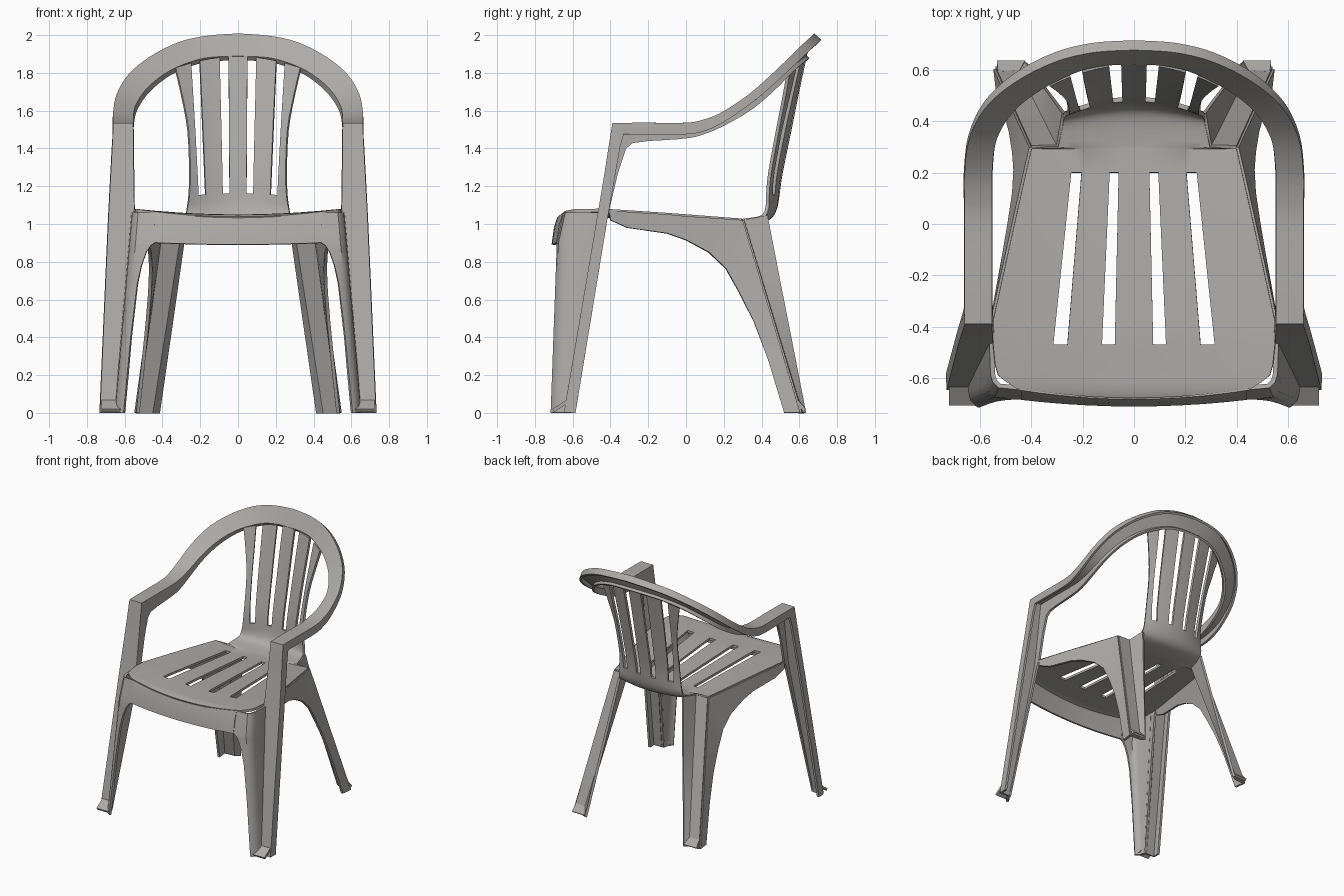
import bpy, bmesh, math
from mathutils import Vector

plastic = bpy.data.materials.new("grey plastic")
plastic.diffuse_color = (0.42, 0.41, 0.395, 1)
WALL = 0.018


def lerp(p, q, t):
    return tuple(a + (b - a) * t for a, b in zip(p, q))


def smooth_path(pts, n):
    """Catmull-Rom interpolation of tuples of any length."""
    out = []
    for i in range(len(pts) - 1):
        p = [pts[max(0, min(len(pts) - 1, i + k))] for k in (-1, 0, 1, 2)]
        for s in range(n):
            t = s / n
            out.append(tuple(
                0.5 * (2 * b + (c - a) * t + (2 * a - 5 * b + 4 * c - d) * t * t
                       + (3 * b - a - 3 * c + d) * t ** 3)
                for a, b, c, d in zip(*p)))
    out.append(pts[-1])
    return out


def sheet(name, rows, hole=None):
    """Loft rows of points into a mirrored thin-walled sheet."""
    bm = bmesh.new()
    grid = [[bm.verts.new(p) for p in r] for r in rows]
    for i in range(len(grid) - 1):
        for j in range(len(grid[0]) - 1):
            if hole and hole(i, j):
                continue
            bm.faces.new((grid[i][j], grid[i][j + 1], grid[i + 1][j + 1], grid[i + 1][j]))
    bmesh.ops.remove_doubles(bm, verts=bm.verts[:], dist=0.0005)
    bmesh.ops.recalc_face_normals(bm, faces=bm.faces[:])
    me = bpy.data.meshes.new(name)
    bm.to_mesh(me)
    bm.free()
    me.materials.append(plastic)
    ob = bpy.data.objects.new(name, me)
    bpy.context.collection.objects.link(ob)
    bpy.ops.object.select_all(action='DESELECT')
    bpy.context.view_layer.objects.active = ob
    ob.select_set(True)
    mir = ob.modifiers.new("mirror", 'MIRROR')
    mir.merge_threshold = 0.001
    sol = ob.modifiers.new("wall", 'SOLIDIFY')
    sol.thickness = WALL
    sol.offset = 0
    for m in ("mirror", "wall"):
        bpy.ops.object.modifier_apply(modifier=m)
    bpy.ops.object.shade_smooth_by_angle(angle=math.radians(32))
    return ob


# Seat and backrest rows: centre y, centre z, half width, edge shift in y, edge shift in z
seat_rows = [
    (-.675, 1.03, .46, .035, .03), (-.65, 1.04, .50, .035, .025), (-.61, 1.04, .53, .02, .03),
    (-.56, 1.04, .542, .01, .03), (-.47, 1.042, .55, 0, .03), (-.40, 1.04, .555, 0, .03),
    (-.1, 1.025, .489, 0, .025), (.2, 1.01, .422, 0, .017), (.295, 1.003, .40, 0, .017),
    (.302, 1.003, .297, 0, .017)]
back_rows = smooth_path([
    (.302, 1.003, .297, 0, .017), (.40, 1.015, .28, -.02, .015), (.45, 1.04, .275, -.035, .01),
    (.475, 1.09, .268, -.045, 0), (.487, 1.16, .26, -.055, -.01), (.503, 1.27, .255, -.06, 0),
    (.55, 1.5, .265, -.065, 0), (.59, 1.7, .298, -.07, -.02), (.63, 1.885, .332, -.085, -.06)], 3)
profile = seat_rows + back_rows[1:]


def slots(y, z):
    if z < 1.1:
        return lerp((.075, .125, .26, .315), (.06, .095, .205, .245), (y + .47) / .67)
    return lerp((.045, .08, .17, .208), (.05, .098, .203, .25), (z - 1.1) / .78)


def body_row(y, z, w, fy, fz):
    a, b, c, d = slots(y, z)
    xs = (0, a, b, (b + c) / 2, c, d, (d + w) / 2, w)
    return [(x, y + fy * (x / w) ** 2, z + fz * (x / w) ** 2) for x in xs]


def is_slot(i, j):
    y, z = profile[i][:2]
    return j in (1, 4) and (-.48 < y < .19 or z > 1.155)


sheet("seat_and_backrest", [body_row(*r) for r in profile], is_slot)

# Front apron under the seat edge
sheet("front_apron", [
    [(x, -.675 + .035 * (x / .44) ** 2, 1.03 + .03 * (x / .44) ** 2),
     (x, -.69 + .028 * (x / .44) ** 2, .98 + .015 * (x / .44) ** 2),
     (x, -.703 + .026 * (x / .44) ** 2, .89 + .01 * (x / .44) ** 2)]
    for x in (0, .09, .18, .27, .36, .44)])

# Arm loop: top rim, armrests and outer front legs as one channel
# outer xyz, inner xyz, skirt dy dz, inner skirt factor
loop = smooth_path([
    (0, .68, 2.0, 0, .63, 1.89, .03, -.03, .6),
    (.16, .67, 1.988, .11, .626, 1.887, .03, -.03, .6),
    (.31, .632, 1.955, .22, .602, 1.87, .03, -.03, .6),
    (.46, .555, 1.88, .36, .535, 1.815, .028, -.03, .7),
    (.575, .455, 1.785, .475, .445, 1.73, .02, -.035, .8),
    (.637, .335, 1.68, .542, .335, 1.64, .01, -.04, .9),
    (.655, .2, 1.59, .56, .21, 1.575, 0, -.05, 1),
    (.655, .1, 1.548, .56, .1, 1.543, 0, -.055, 1.2),
    (.655, 0, 1.53, .56, 0, 1.53, 0, -.055, 1.4),
    (.655, -.2, 1.53, .56, -.2, 1.53, 0, -.055, 1.65)], 4)
loop += [
    (.655, -.385, 1.53, .56, -.385, 1.53, .055, -.055, 1.85),
    (.660, -.405, 1.40, .56, -.405, 1.40, .055, 0, 1.6),
    (.667, -.425, 1.27, .558, -.425, 1.27, .052, 0, 1.25),
    (.678, -.46, 1.06, .555, -.46, 1.06, .05, 0, 1),
    (.680, -.467, 1.02, .558, -.467, 1.02, .05, 0, .8),
    (.725, -.64, 0, .645, -.64, 0, .055, 0, .1)]


def loop_row(ox, oy, oz, ix, iy, iz, dy, dz, k):
    return [(ox, oy + dy, oz + dz), (ox, oy, oz), (ix, iy, iz), (ix, iy + dy * k, iz + dz * k)]


sheet("arm_loop", [loop_row(*s) for s in loop])

# Front leg: rounded panel reaching forward to the apron; pairs of height, inner edge x
rows = []
for z, xe in ((1.06, .44), (.98, .44), (.9, .44), (.885, .462), (.85, .485), (.78, .51),
              (.68, .532), (.4, .565), (.2, .583), (0, .602)):
    t = (1.06 - z) / 1.06
    xi, yf = .555 + .09 * t, -.46 - .18 * t
    yr = -.635 - .03 * min(1, t / .15) - .04 * t
    rows.append([(xi, yf, z), (xi - .004, yr + .05, z), (xi - .012, yr + .022, z),
                 (xi - .03, yr + .004, z), (xe, yr - .004, z)])
sheet("front_leg", rows)

# Rear leg: seat corner ridges running down to the foot
ridge_a = ((.40, .298, 1.02), (.54, .605, 0))
ridge_b = ((.297, .302, 1.02), (.455, .61, 0))
ridge_c = ((.272, .43, 1.045), (.42, .63, 0))
sheet("rear_leg", [[lerp(*r, t) for r in (ridge_a, ridge_b, ridge_c)] for t in (0, .33, .66, 1)])

# Side skirt under the seat, sweeping down into the rear leg
upper = [(.555, -.41, 1.07), (.533, -.3, 1.063), (.489, -.1, 1.05), (.467, 0, 1.04),
         (.434, .15, 1.03)] + [lerp(*ridge_a, t) for t in (0, .2, .4, .65, 1)]
lower = [(.557, -.40, 1.02), (.54, -.31, .98), (.502, -.1, .95), (.485, 0, .915),
         (.467, .12, .85), (.462, .21, .765), (.467, .28, .64), (.48, .36, .48),
         (.50, .435, .28), (.53, .52, 0)]
sheet("side_skirt", [[a, b] for a, b in zip(upper, lower)])

# Sloping foot pads
sheet("front_foot", [[(.722, -.63, .06), (.64, -.63, .06)],
                     [(.722, -.702, .012), (.61, -.702, .012)]])
sheet("rear_foot", [[(.53, .588, .06), (.447, .592, .06)],
                    [(.535, .63, .012), (.425, .63, .012)]])
